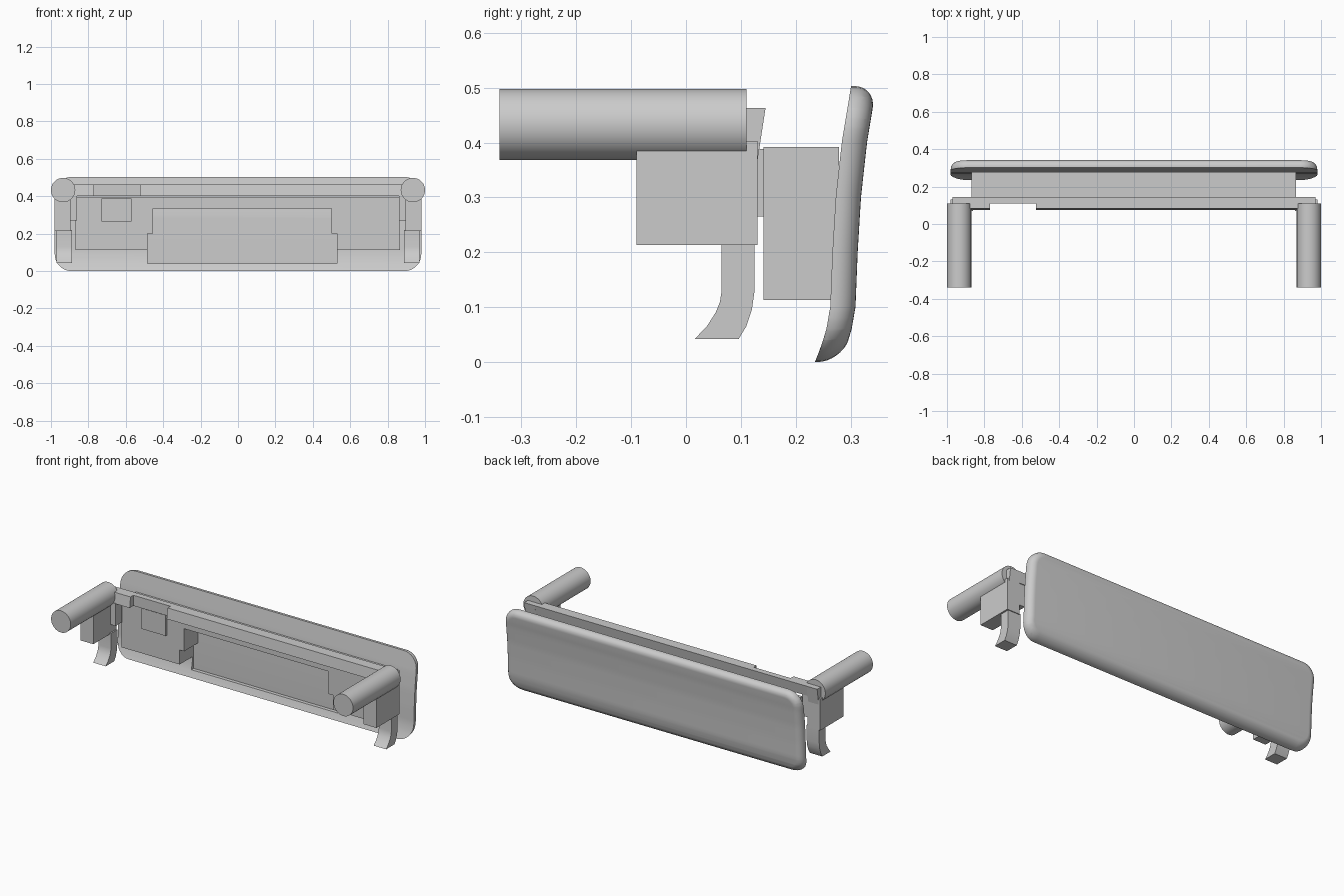
import bpy, bmesh, math
from mathutils import Vector

cube = bpy.data.objects.get("Cube")
if cube:
    bpy.data.objects.remove(cube, do_unlink=True)

grey = bpy.data.materials.new("plain grey")
grey.use_nodes = True
grey.diffuse_color = (0.6, 0.6, 0.6, 1)
grey.node_tree.nodes["Principled BSDF"].inputs["Base Color"].default_value = (0.6, 0.6, 0.6, 1)


def finish(name, bm, smooth=False):
    bmesh.ops.recalc_face_normals(bm, faces=bm.faces)
    mesh = bpy.data.meshes.new(name)
    bm.to_mesh(mesh)
    bm.free()
    mesh.materials.append(grey)
    obj = bpy.data.objects.new(name, mesh)
    bpy.context.collection.objects.link(obj)
    if smooth:
        bpy.ops.object.select_all(action='DESELECT')
        obj.select_set(True)
        bpy.context.view_layer.objects.active = obj
        bpy.ops.object.shade_smooth_by_angle(angle=math.radians(35))
    return obj


def prism(name, points, place, offset, smooth=False):
    """Extrude a flat outline; place maps (a, b) to a 3D point."""
    bm = bmesh.new()
    face = bm.faces.new([bm.verts.new(place(a, b)) for a, b in points])
    new = bmesh.ops.extrude_face_region(bm, geom=[face])["geom"]
    verts = [v for v in new if isinstance(v, bmesh.types.BMVert)]
    bmesh.ops.translate(bm, verts=verts, vec=offset)
    return finish(name, bm, smooth)


def side_profile(name, points, x0, x1, smooth=False):
    return prism(name, points, lambda y, z: (x0, y, z), (x1 - x0, 0, 0), smooth)


def front_profile(name, points, y0, y1, smooth=False):
    return prism(name, points, lambda x, z: (x, y0, z), (0, y1 - y0, 0), smooth)


def box(name, x0, x1, y0, y1, z0, z1):
    return front_profile(name, [(x0, z0), (x1, z0), (x1, z1), (x0, z1)], y0, y1)


def cut(obj, cutter):
    cutter.hide_render = True
    cutter.hide_set(True)
    mod = obj.modifiers.new("cut", 'BOOLEAN')
    mod.operation = 'DIFFERENCE'
    mod.solver = 'EXACT'
    mod.object = cutter
    bpy.context.view_layer.update()
    result = bpy.data.meshes.new_from_object(obj.evaluated_get(bpy.context.evaluated_depsgraph_get()))
    obj.modifiers.clear()
    obj.data = result
    bpy.data.objects.remove(cutter, do_unlink=True)


# Curved face panel: rounded slab with a filleted back rim, then bent in depth
HALF_W, HEIGHT, CORNER, THICK, FILLET = 0.98, 0.503, 0.09, 0.046, 0.04
BEND = [(0, .235), (.03, .247), (.06, .256), (.1, .263), (.2, .267), (.3, .273), (.4, .284), (.503, .301)]


def bend(z):
    for (z0, y0), (z1, y1) in zip(BEND, BEND[1:]):
        if z <= z1:
            return y0 + (y1 - y0) * (z - z0) / (z1 - z0)
    return BEND[-1][1]


def panel_ring(bm, inset, y):
    r = CORNER - inset
    ring = []
    for k, (sx, sz) in enumerate([(1, 1), (-1, 1), (-1, -1), (1, -1)]):
        cx, cz = sx * (HALF_W - CORNER), HEIGHT / 2 + sz * (HEIGHT / 2 - CORNER)
        for i in range(9):
            a = math.pi / 2 * (k + i / 8)
            ring.append(bm.verts.new((cx + r * math.cos(a), y, cz + r * math.sin(a))))
    return ring


bm = bmesh.new()
rings = [panel_ring(bm, 0, 0)]
for i in range(9):
    a = math.pi / 2 * i / 8
    rings.append(panel_ring(bm, FILLET * (1 - math.cos(a)), THICK - FILLET + FILLET * math.sin(a)))
for r0, r1 in zip(rings, rings[1:]):
    for i in range(len(r0)):
        j = (i + 1) % len(r0)
        bm.faces.new([r0[i], r0[j], r1[j], r1[i]])
bm.faces.new(rings[0])
bm.faces.new(rings[-1])
for i in range(1, 25):
    bmesh.ops.bisect_plane(bm, geom=bm.verts[:] + bm.edges[:] + bm.faces[:], dist=1e-5,
                           plane_co=(0, 0, HEIGHT * i / 25), plane_no=(0, 0, 1))
for v in bm.verts:
    v.co.y += bend(v.co.z)
panel = finish("face_panel", bm)
cut(panel, box("recess_cutter", -0.485, 0.53, 0.15, 0.272, 0.04, 0.335))
bpy.context.view_layer.objects.active = panel
panel.select_set(True)
bpy.ops.object.shade_smooth_by_angle(angle=math.radians(35))

# Mounting body with a stepped opening below
front_profile("mounting_body", [(-.87, .113), (-.485, .113), (-.485, .2), (-.455, .2), (-.455, .335),
                                (.5, .335), (.5, .2), (.53, .2), (.53, .113), (.865, .113),
                                (.865, .392), (-.87, .392)], 0.141, 0.279)
box("latch_block", -0.73, -0.57, 0.13, 0.15, 0.265, 0.388)

# Top rail with a front notch
rail = side_profile("top_rail", [(.075, .4), (.083, .463), (.145, .463), (.134, .4)], -0.97, 0.97)
cut(rail, box("notch_cutter", -0.77, -0.525, 0.05, 0.11, 0.38, 0.5))

# Mirrored side arms
for side, s in (("left", 1), ("right", -1)):
    bm = bmesh.new()
    bmesh.ops.create_cone(bm, cap_ends=True, segments=48, radius1=0.065, radius2=0.065, depth=0.45)
    for v in bm.verts:
        v.co = Vector((s * 0.935 + v.co.x, -0.115 + v.co.z, 0.433 + v.co.y))
    finish(side + "_arm_rod", bm, True)
    side_profile(side + "_bracket", [(-.09, .213), (.13, .213), (.13, .403), (.11, .403), (.11, .385), (-.09, .385)],
                 s * 0.895, s * 0.98)
    box(side + "_bracket_tab", s * 0.86, s * 0.895, 0.07, 0.13, 0.27, 0.403)
    side_profile(side + "_rail_end", [(.11, .385), (.13, .365), (.145, .463), (.11, .463)], s * 0.9, s * 0.97)
    side_profile(side + "_hook", [(.065, .22), (.125, .22), (.125, .13), (.12, .095), (.11, .065), (.096, .042),
                                  (.016, .042), (.038, .065), (.054, .09), (.062, .11), (.065, .13)],
                 s * 0.887, s * 0.97, True)
